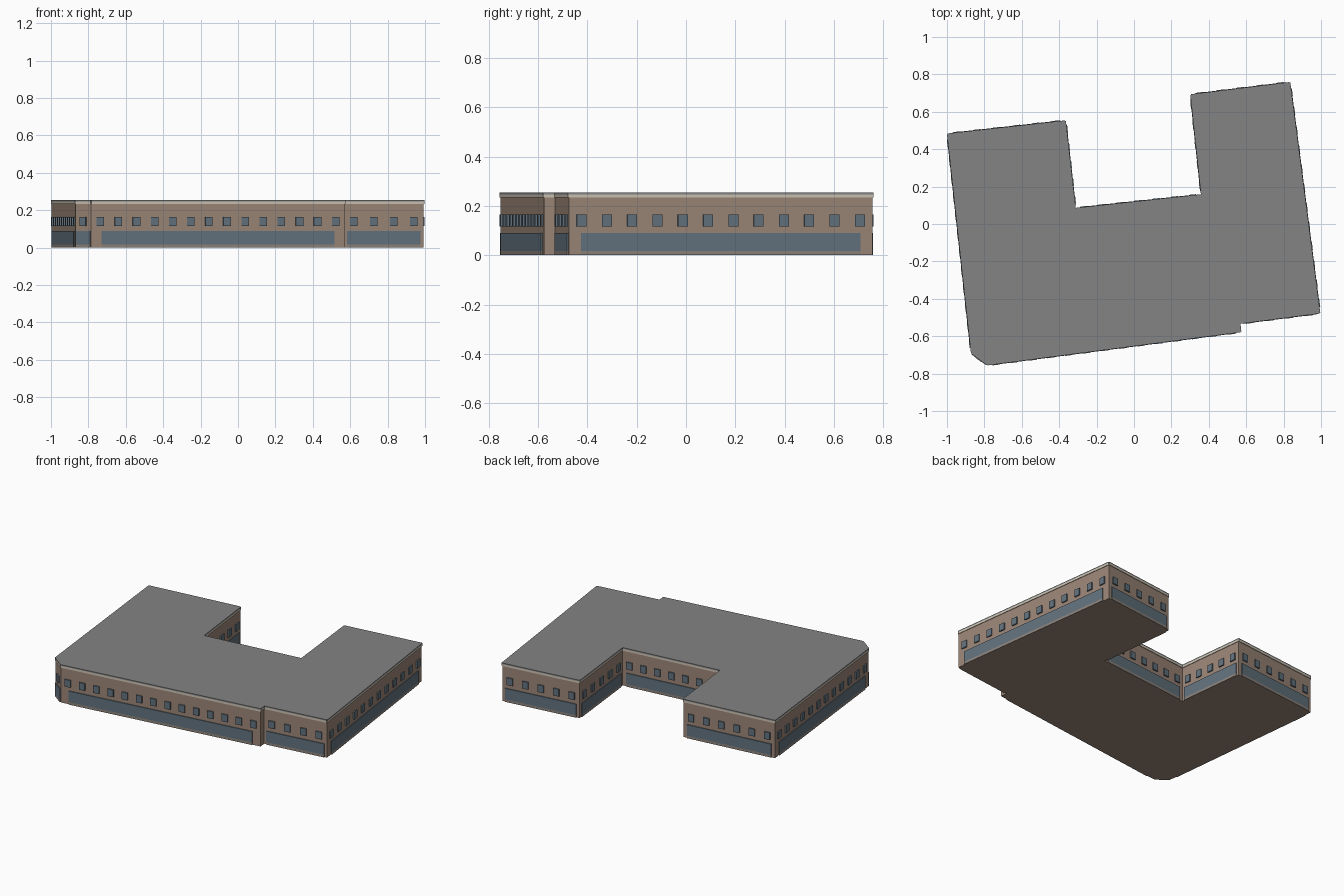
import bpy, bmesh, math
from mathutils import Vector

if "Cube" in bpy.data.objects:
    bpy.data.objects.remove(bpy.data.objects["Cube"])

# Footprint corners, counter-clockwise from the front-left chamfer
PLAN = [(-0.868, -0.69), (-0.785, -0.752), (0.57, -0.575), (0.565, -0.53),
        (0.992, -0.475), (0.832, 0.755), (0.305, 0.69), (0.362, 0.155),
        (-0.315, 0.082), (-0.368, 0.55), (-0.996, 0.48)]
WALL_TOP, BAND_TOP, ROOF_TOP = 0.235, 0.247, 0.255


def material(name, rgb):
    m = bpy.data.materials.new(name)
    m.diffuse_color = (*rgb, 1)
    m.use_nodes = True
    m.node_tree.nodes["Principled BSDF"].inputs["Base Color"].default_value = m.diffuse_color
    return m


WALL = material("tan wall", (0.33, 0.24, 0.185))
GLASS = material("blue grey glass", (0.125, 0.17, 0.21))
CREAM = material("cream trim", (0.60, 0.54, 0.45))
ROOF = material("grey roof", (0.23, 0.23, 0.235))
STONE = material("grey stone", (0.26, 0.225, 0.20))


def finish(bm, name, mat):
    bmesh.ops.recalc_face_normals(bm, faces=bm.faces)
    mesh = bpy.data.meshes.new(name)
    bm.to_mesh(mesh)
    bm.free()
    mesh.materials.append(mat)
    obj = bpy.data.objects.new(name, mesh)
    bpy.context.collection.objects.link(obj)
    return obj


def slab(name, z0, z1, mat):
    """Extrude the footprint between two heights."""
    bm = bmesh.new()
    face = bm.faces.new([bm.verts.new((x, y, z0)) for x, y in PLAN])
    top = bmesh.ops.extrude_face_region(bm, geom=[face])["geom"]
    bmesh.ops.translate(bm, vec=(0, 0, z1 - z0),
                        verts=[g for g in top if isinstance(g, bmesh.types.BMVert)])
    return finish(bm, name, mat)


def plate(bm, a, b, s0, s1, z0, z1, depth):
    """Thin box on wall a-b, between distances s0 and s1 along it."""
    along = (b - a).normalized()
    out = Vector((along.y, -along.x))
    verts = []
    for z in (z0, z1):
        for s, d in ((s0, -0.001), (s1, -0.001), (s1, depth), (s0, depth)):
            p = a + along * s + out * d
            verts.append(bm.verts.new((p.x, p.y, z)))
    for f in ((0, 1, 2, 3), (4, 5, 6, 7), (0, 1, 5, 4),
              (1, 2, 6, 5), (2, 3, 7, 6), (3, 0, 4, 7)):
        bm.faces.new([verts[i] for i in f])


# Main mass and roof
slab("building_body", 0, WALL_TOP, WALL)
slab("roof_slab", WALL_TOP, ROOF_TOP, ROOF)

# Facade parts wall by wall
windows, shopfronts, bases, cornice, coping = (bmesh.new() for _ in range(5))
for i, p in enumerate(PLAN):
    a, b = Vector(p), Vector(PLAN[(i + 1) % len(PLAN)])
    length = (b - a).length
    plate(cornice, a, b, 0, length, WALL_TOP - 0.001, BAND_TOP, 0.004)
    plate(coping, a, b, 0, length, BAND_TOP, ROOF_TOP, 0.004)
    count = round(length / 0.1)
    if count == 0:      # the small step stays plain
        continue
    margin = 0.04 * length
    plate(shopfronts, a, b, margin, length - margin, 0.017, 0.09, 0.006)
    plate(bases, a, b, margin, length - margin, 0.0, 0.017, 0.006)
    for k in range(count):
        s = (k + 0.5) * length / count
        plate(windows, a, b, s - 0.02, s + 0.02, 0.116, 0.164, 0.008)

finish(windows, "upper_windows", GLASS)
finish(shopfronts, "shopfront_glazing", GLASS)
finish(bases, "shopfront_base", STONE)
finish(cornice, "cornice_band", CREAM)
finish(coping, "roof_coping", ROOF)
